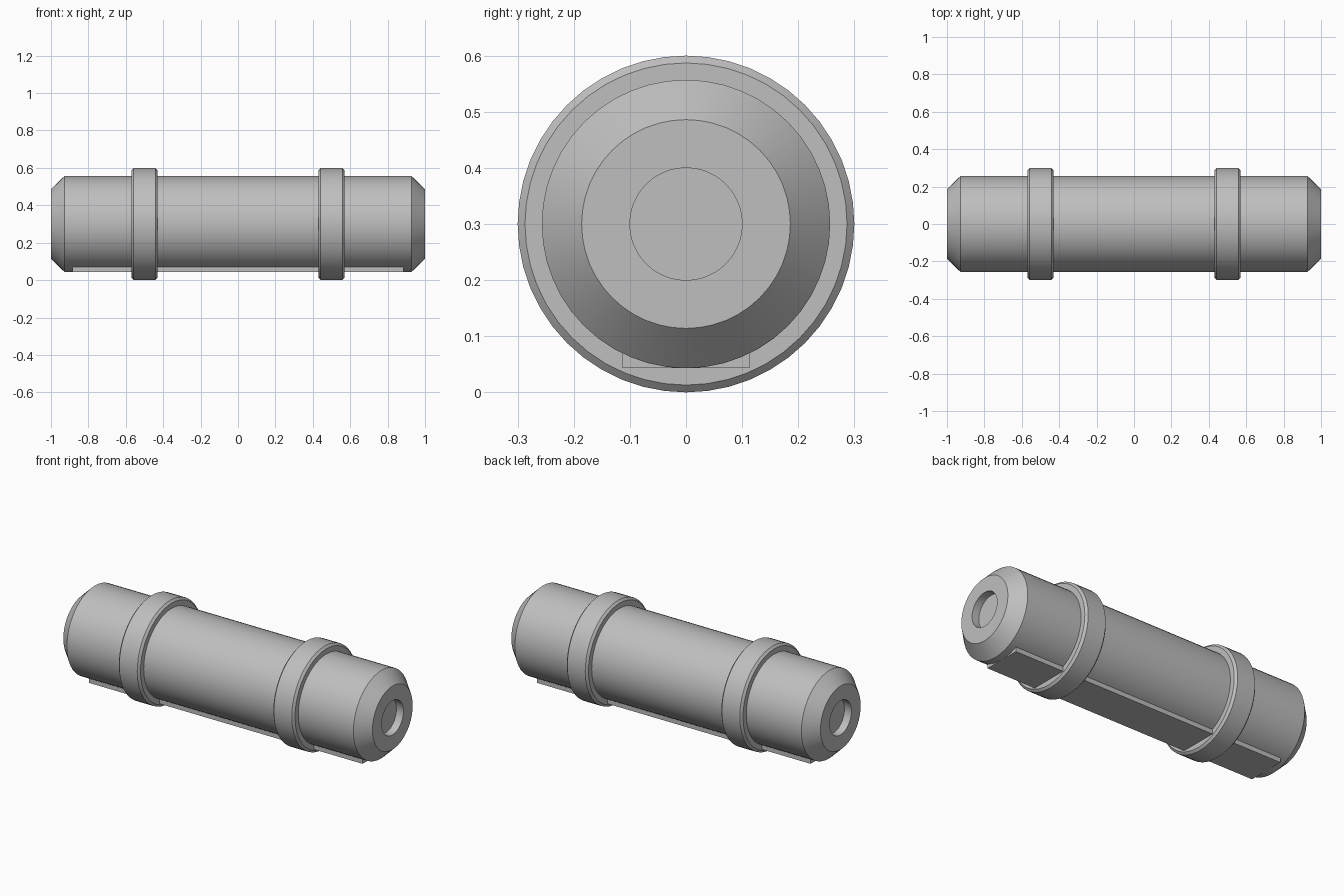
import bpy, bmesh
from math import radians, cos, sin, tau
from mathutils import Matrix

AXIS_Z = 0.3

cube = bpy.data.objects.get("Cube")
if cube:
    bpy.data.objects.remove(cube, do_unlink=True)

grey = bpy.data.materials.new("plain grey")
grey.use_nodes = True
colour = (0.52, 0.52, 0.52, 1)
grey.diffuse_color = colour
grey.node_tree.nodes["Principled BSDF"].inputs["Base Color"].default_value = colour


def finish(name, bm):
    """Turn a bmesh into a smooth-shaded object with sharp creases."""
    bmesh.ops.recalc_face_normals(bm, faces=bm.faces)
    mesh = bpy.data.meshes.new(name)
    bm.to_mesh(mesh)
    bm.free()
    mesh.materials.append(grey)
    obj = bpy.data.objects.new(name, mesh)
    bpy.context.collection.objects.link(obj)
    bpy.ops.object.select_all(action="DESELECT")
    obj.select_set(True)
    bpy.context.view_layer.objects.active = obj
    bpy.ops.object.shade_smooth_by_angle(angle=radians(30))
    return obj


def lathe(name, profile, sides, closed=False):
    """Revolve (x, radius) points about the long axis; cap or close the loop."""
    bm = bmesh.new()
    rings = [[bm.verts.new((x, r * cos(tau * i / sides),
                            AXIS_Z + r * sin(tau * i / sides)))
              for i in range(sides)] for x, r in profile]
    pairs = list(zip(rings, rings[1:]))
    if closed:
        pairs.append((rings[-1], rings[0]))
    else:
        bm.faces.new(rings[0])
        bm.faces.new(rings[-1])
    for a, b in pairs:
        for i in range(sides):
            j = (i + 1) % sides
            bm.faces.new((a[i], a[j], b[j], b[i]))
    return finish(name, bm)


# Main barrel: chamfered ends with a shallow round socket in each
half = [(0.955, 0.1), (1.0, 0.1), (1.0, 0.186), (0.927, 0.257)]
lathe("barrel", [(-x, r) for x, r in half] + half[::-1], 48)

# Two chamfered collars
for side, x in (("right", -0.5), ("left", 0.5)):
    edge = [(0.07, 0.25), (0.07, 0.287), (0.058, 0.3)]
    lathe(side + "_collar",
          [(x - d, r) for d, r in edge] + [(x + d, r) for d, r in edge[::-1]],
          48, closed=True)

# Flat rail along the underside
bm = bmesh.new()
bmesh.ops.create_cube(bm, size=1, matrix=Matrix.Translation((0, 0, 0.083))
                      @ Matrix.Diagonal((1.77, 0.226, 0.08, 1)))
finish("bottom_rail", bm)
